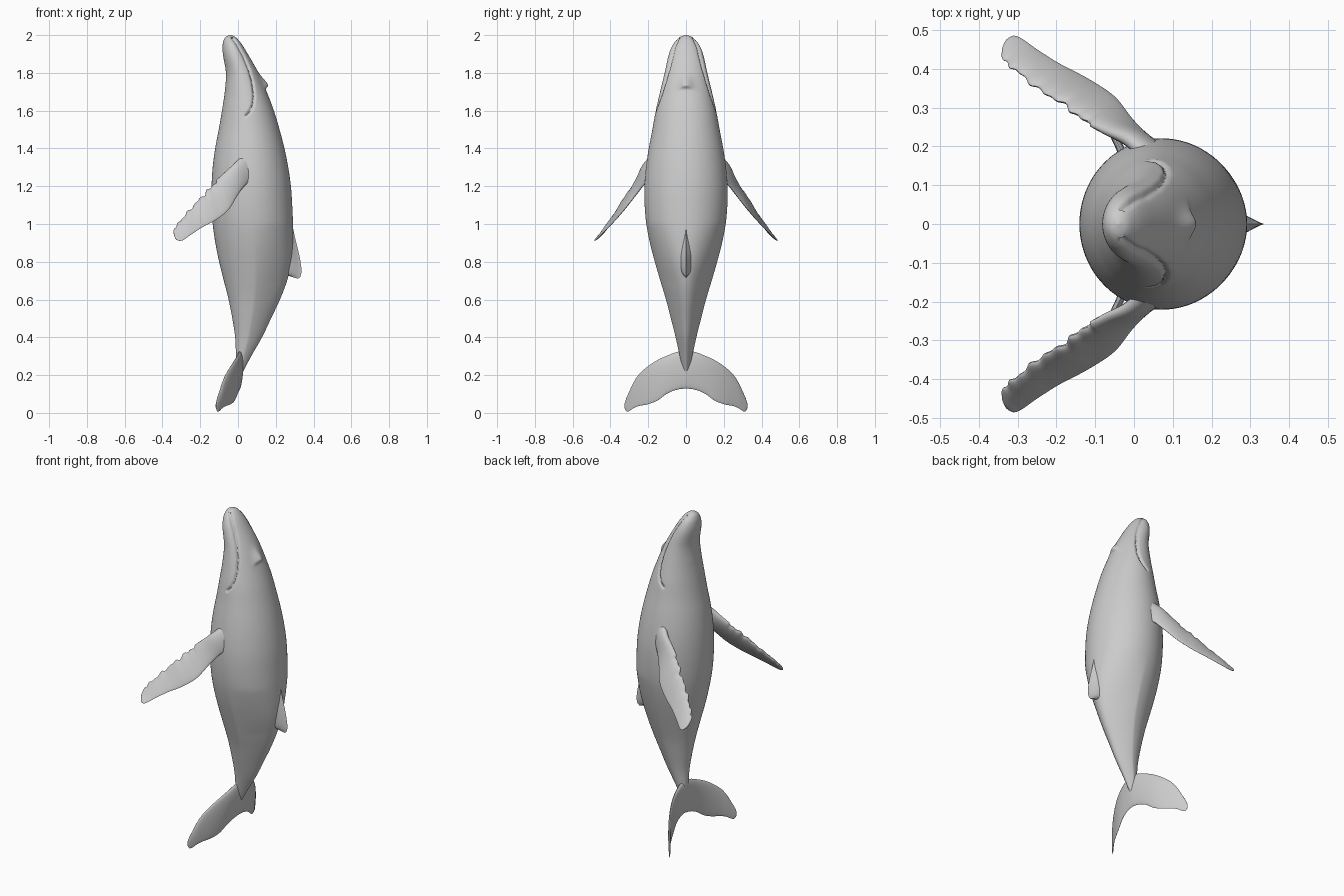
import bpy, bmesh, math
from mathutils import Vector

skin = bpy.data.materials.new("whale_grey")
skin.diffuse_color = (0.6, 0.6, 0.6, 1)


def interp(table, u):
    """Smooth interpolation of rows (key, values...) with increasing key."""
    i = 0
    while i < len(table) - 2 and table[i + 1][0] < u:
        i += 1

    def slope(j, k):
        a, b = table[max(j - 1, 0)], table[min(j + 1, len(table) - 1)]
        return (b[k] - a[k]) / (b[0] - a[0])
    p, q = table[i], table[i + 1]
    h = q[0] - p[0]
    t = (u - p[0]) / h
    out = []
    for k in range(1, len(p)):
        out.append((2*t**3 - 3*t**2 + 1) * p[k] + (t**3 - 2*t**2 + t) * h * slope(i, k)
                   + (3*t**2 - 2*t**3) * q[k] + (t**3 - t**2) * h * slope(i + 1, k))
    return out


def loft(name, rings):
    """Skin a list of closed rings and cap both ends."""
    bm = bmesh.new()
    loops = [[bm.verts.new(p) for p in r] for r in rings]
    n = len(loops[0])
    for a, b in zip(loops, loops[1:]):
        for i in range(n):
            bm.faces.new((a[i], a[(i + 1) % n], b[(i + 1) % n], b[i]))
    bm.faces.new(loops[0])
    bm.faces.new(loops[-1])
    bmesh.ops.recalc_face_normals(bm, faces=bm.faces)
    me = bpy.data.meshes.new(name)
    bm.to_mesh(me)
    bm.free()
    me.materials.append(skin)
    ob = bpy.data.objects.new(name, me)
    bpy.context.collection.objects.link(ob)
    bpy.ops.object.select_all(action='DESELECT')
    ob.select_set(True)
    bpy.context.view_layer.objects.active = ob
    bpy.ops.object.shade_smooth_by_angle(angle=math.radians(50))
    return ob


def blade(lead, trail, normal, thick, n=24):
    """Rounded foil section between two edge points."""
    ring = []
    for i in range(n):
        a = 2 * math.pi * i / n
        c = (1 - math.cos(a)) / 2
        ring.append(lead.lerp(trail, c) + normal * (math.sin(a) * thick * (1.2 - 0.6 * c)))
    return ring


# Body: height, belly x, back x, half width
BODY = [
    (0.18, 0.008, 0.012, 0.003), (0.2, 0.0, 0.018, 0.01), (0.3, -0.01, 0.07, 0.033),
    (0.4, -0.015, 0.127, 0.055), (0.5, -0.03, 0.175, 0.08), (0.6, -0.05, 0.222, 0.106),
    (0.7, -0.075, 0.26, 0.136), (0.8, -0.1, 0.283, 0.165), (0.9, -0.12, 0.291, 0.191),
    (1.0, -0.134, 0.291, 0.21), (1.1, -0.14, 0.287, 0.219), (1.2, -0.14, 0.28, 0.22),
    (1.3, -0.134, 0.266, 0.212), (1.4, -0.121, 0.246, 0.197), (1.5, -0.102, 0.22, 0.178),
    (1.6, -0.085, 0.19, 0.16), (1.7, -0.07, 0.152, 0.137), (1.8, -0.064, 0.108, 0.113),
    (1.9, -0.08, 0.052, 0.09), (1.95, -0.081, 0.021, 0.069), (1.98, -0.073, -0.003, 0.045),
    (1.994, -0.06, -0.02, 0.024), (2.0, -0.042, -0.038, 0.002)]

# Mouth line in side profile: x, z
MOUTH = [Vector(p) for p in ((-0.045, 2.0), (-0.01, 1.96), (0.03, 1.89), (0.058, 1.82),
         (0.077, 1.75), (0.085, 1.68), (0.08, 1.635), (0.066, 1.6), (0.04, 1.572))]


def mouth_distance(x, z):
    p, best = Vector((x, z)), 9.0
    for a, b in zip(MOUTH, MOUTH[1:]):
        d = b - a
        t = min(1, max(0, (p - a).dot(d) / d.length_squared))
        best = min(best, (p - a - d * t).length)
    return best


heights = [0.18 + 0.02 * i for i in range(68)]
heights += [1.54 + 0.006 * i for i in range(74)]
heights += [1.983, 1.987, 1.991, 1.994, 1.997, 1.999, 2.0]
rings = []
for z in heights:
    x0, x1, hw = interp(BODY, z)
    cx, rx = (x0 + x1) / 2, (x1 - x0) / 2
    keel = 0.35 * min(1, max(0, (1.0 - z) / 0.3))       # narrow back ridge near the tail
    ring = []
    for i in range(144):
        a = 2 * math.pi * i / 144
        c, s = math.cos(a), math.sin(a)
        x, y = cx + rx * c, hw * s * (1 - keel * max(0, c))
        if 1.54 < z < 1.985:                            # mouth groove
            g = 0.011 * math.exp(-(mouth_distance(x, z) / 0.0065) ** 2)
            f = 1 - g / max(hw, 0.03)
            x, y = cx + (x - cx) * f, y * f
        if c > 0:                                       # blowhole bump
            dz = z - (1.735 - 6 * y * y)
            x += 0.022 * math.exp(-(dz / (0.045 if dz > 0 else 0.014)) ** 2
                                  - (y / 0.034) ** 2)
        ring.append((x, y, z))
    rings.append(ring)
loft("body", rings)

# Flippers: step, knobbly edge xyz, smooth edge xyz, half thickness
FLIPPER = [
    (0, 0.03, 0.17, 1.37, 0.13, 0.15, 1.25, 0.03),
    (1, -0.02, 0.215, 1.32, 0.05, 0.215, 1.215, 0.024),
    (2, -0.08, 0.24, 1.265, 0.0, 0.265, 1.155, 0.02),
    (3, -0.14, 0.27, 1.21, -0.05, 0.328, 1.075, 0.017),
    (4, -0.19, 0.31, 1.155, -0.12, 0.375, 1.02, 0.015),
    (5, -0.25, 0.345, 1.09, -0.19, 0.412, 0.982, 0.013),
    (6, -0.30, 0.388, 1.03, -0.25, 0.45, 0.943, 0.011),
    (7, -0.337, 0.418, 0.982, -0.29, 0.478, 0.915, 0.009),
    (7.6, -0.34, 0.45, 0.945, -0.31, 0.485, 0.911, 0.007),
    (7.8, -0.333, 0.468, 0.926, -0.322, 0.48, 0.915, 0.003)]
for side, label in ((1, "left"), (-1, "right")):
    rings = []
    for i in range(105):
        u = 7.8 * i / 104
        v = interp(FLIPPER, u)
        w = interp(FLIPPER, min(7.8, u + 0.1)) if u < 7.6 else v
        lead, trail = Vector(v[:3]), Vector(v[3:6])
        if u < 7.6:
            span = (Vector(w[:3]) + Vector(w[3:6])) - (lead + trail)
            normal = span.cross(trail - lead).normalized()
        if 2.6 < u < 7.2:                               # knobbles on the leading edge
            lead = lead.lerp(trail, 0.045 + 0.06 * math.sin(u * 8.5) * math.sin(u * 2.1))
        rings.append([(p.x, side * p.y, p.z) for p in blade(lead, trail, normal, v[6])])
    loft(label + "_flipper", rings)

# Tail flukes: y, upper z, lower z, half thickness
FLUKE = [
    (0, 0.33, 0.13, 0.02), (0.05, 0.322, 0.122, 0.017), (0.1, 0.303, 0.102, 0.015),
    (0.15, 0.28, 0.066, 0.013), (0.2, 0.248, 0.046, 0.011), (0.25, 0.203, 0.036, 0.009),
    (0.28, 0.157, 0.024, 0.008), (0.3, 0.113, 0.01, 0.006), (0.315, 0.08, 0.007, 0.005),
    (0.325, 0.048, 0.025, 0.003)]
rings = []
for i in range(-65, 66):
    y = i * 0.005
    top, low, th = interp(FLUKE, abs(y))
    x = 0.01 - 1.2 * y * y
    normal = Vector((1, 2.4 * y, 0)).normalized()
    rings.append(blade(Vector((x, y, top)), Vector((x, y, low)), normal, th))
loft("tail_flukes", rings)

# Dorsal fin: z, outer x, half thickness
DORSAL = [
    (0.71, 0.318, 0.012), (0.72, 0.33, 0.028), (0.75, 0.336, 0.04), (0.8, 0.331, 0.05),
    (0.85, 0.321, 0.058), (0.9, 0.309, 0.06), (0.95, 0.297, 0.06), (1.02, 0.285, 0.05)]
rings = []
for i in range(32):
    z = 0.71 + 0.01 * i
    xo, th = interp(DORSAL, z)
    ring = []
    for j in range(24):
        a = 2 * math.pi * j / 24
        c = (1 - math.cos(a)) / 2
        root = 0.22
        sag = 0.03 * max(0, 0.78 - z) / 0.07 * (1 - c)   # hooked underside
        ring.append((root + (xo - root) * c, math.sin(a) * th * (1 - c) ** 0.8, z + sag))
    rings.append(ring)
loft("dorsal_fin", rings)
